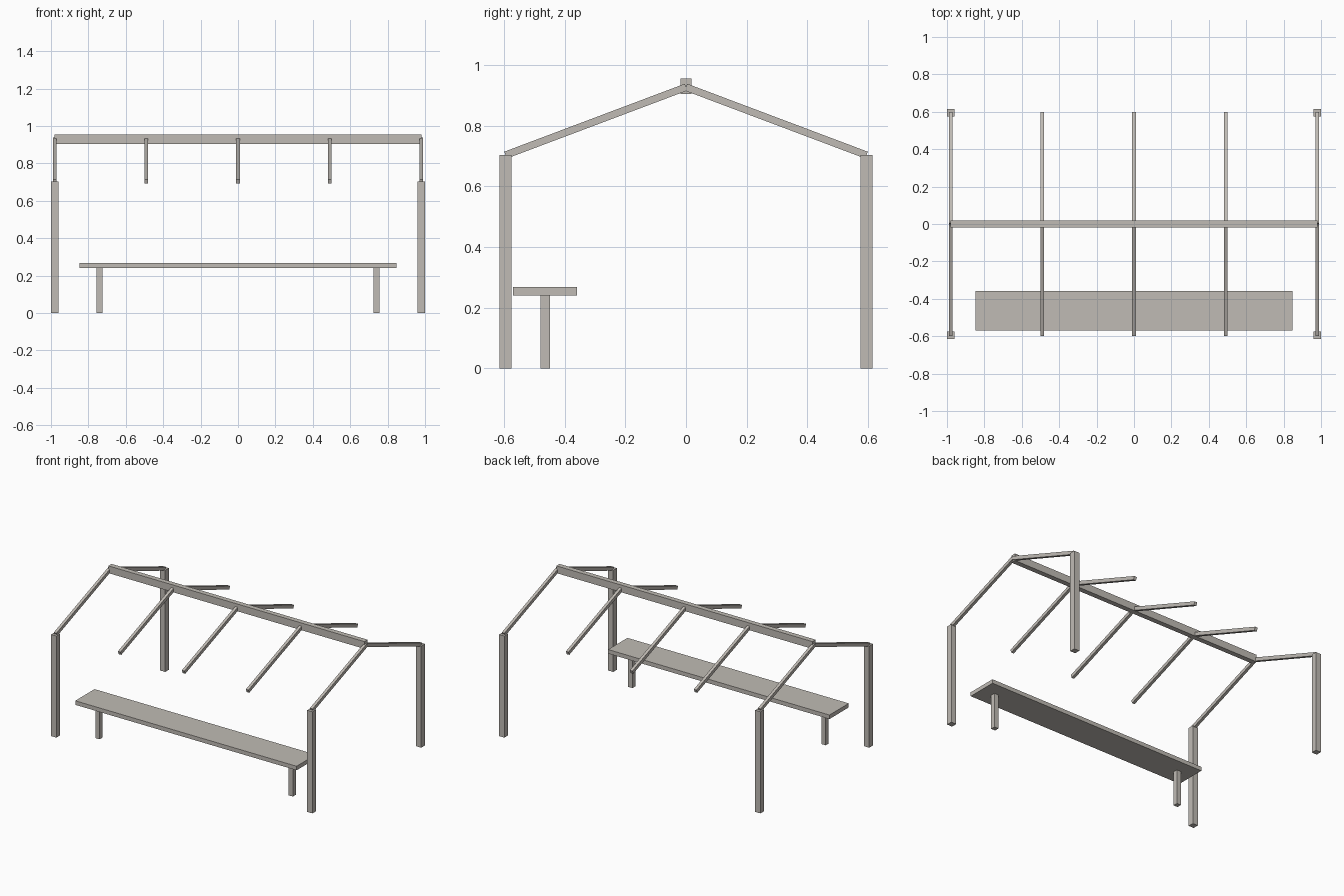
import bpy
from math import atan2, hypot

cube = bpy.data.objects.get("Cube")
if cube:
    bpy.data.objects.remove(cube, do_unlink=True)

# Single weathered grey material
grey = bpy.data.materials.new("warm_grey")
grey.use_nodes = True
colour = (0.53, 0.50, 0.46, 1)
grey.diffuse_color = colour
grey.node_tree.nodes["Principled BSDF"].inputs["Base Color"].default_value = colour


def beam(name, centre, size, tilt=0):
    """Box beam, optionally tilted about x."""
    bpy.ops.mesh.primitive_cube_add(size=1, location=centre)
    ob = bpy.context.object
    ob.name = name
    ob.scale = size
    bpy.ops.object.transform_apply(location=False, rotation=False, scale=True)
    ob.rotation_euler.x = tilt
    ob.data.materials.append(grey)
    return ob


POST_X, POST_Y, POST_H = 0.98, 0.595, 0.703
APEX_Z = 0.927
SIDES = ((1, "left"), (-1, "right"))
ENDS = ((-1, "front"), (1, "back"))

# Corner posts
for sx, side in SIDES:
    for sy, end in ENDS:
        beam(f"{end}_{side}_post", (sx * POST_X, sy * POST_Y, POST_H / 2),
             (0.04, 0.04, POST_H))

# Ridge beam
beam("ridge_beam", (0, 0, 0.93), (2 * POST_X, 0.035, 0.05))

# Sloping rafters, five pairs along the ridge
rise = APEX_Z - POST_H
for i in range(5):
    x = POST_X * (i - 2) / 2
    for sy, end in ENDS:
        beam(f"{end}_rafter_{i + 1}", (x, sy * POST_Y / 2, POST_H + rise / 2),
             (0.02, hypot(POST_Y, rise), 0.024), -sy * atan2(rise, POST_Y))

# Bench along the front
BENCH_Y, SEAT_Z = -0.464, 0.24
beam("bench_seat", (0, BENCH_Y, SEAT_Z + 0.014), (1.694, 0.211, 0.028))
for sx, side in SIDES:
    beam(f"bench_{side}_leg", (sx * 0.74, BENCH_Y, SEAT_Z / 2), (0.032, 0.032, SEAT_Z))
